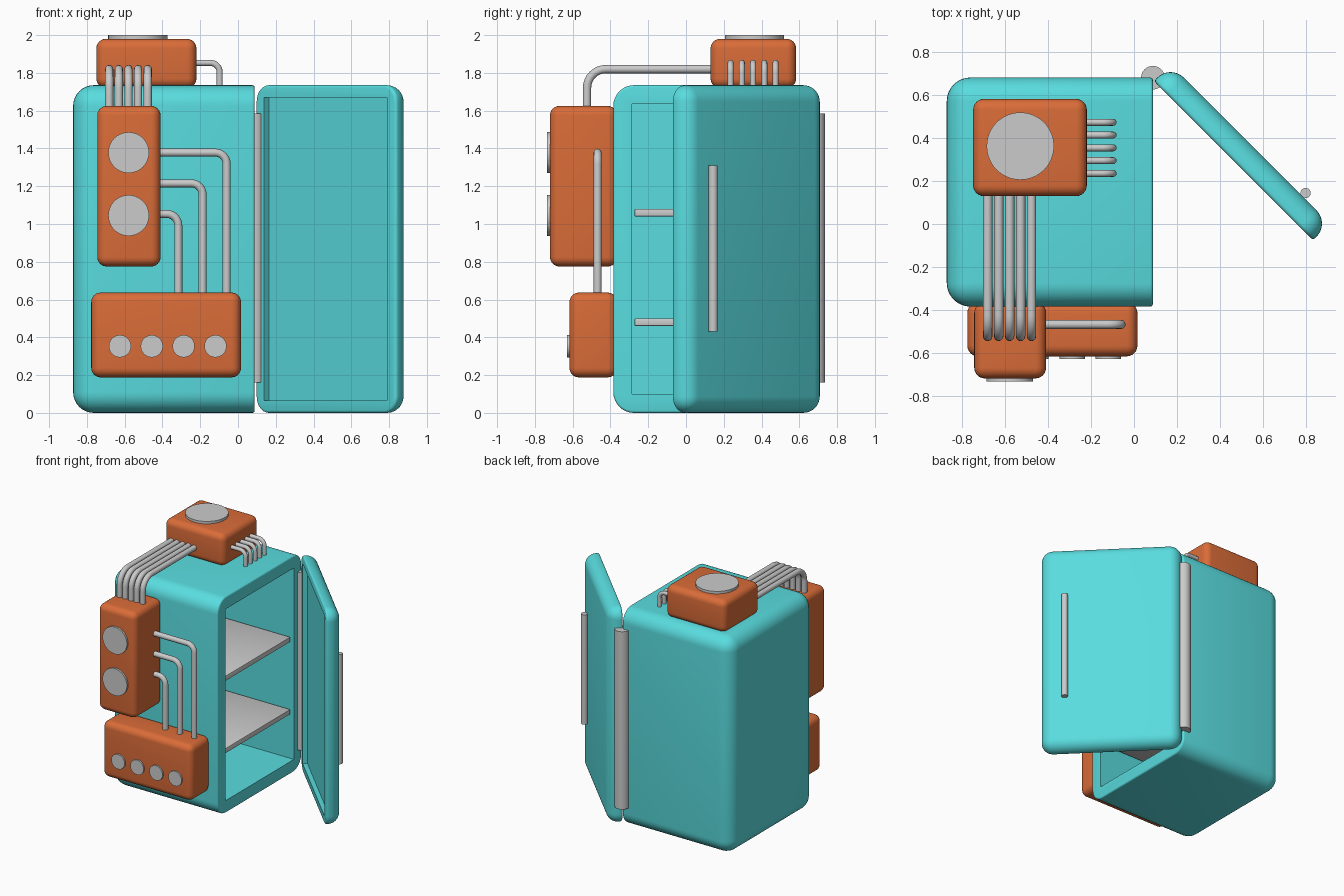
import bpy, bmesh, math
from mathutils import Vector, Matrix

if "Cube" in bpy.data.objects:
    bpy.data.objects.remove(bpy.data.objects["Cube"])


def material(name, rgb):
    m = bpy.data.materials.new(name)
    m.diffuse_color = (*rgb, 1)
    m.use_nodes = True
    m.node_tree.nodes["Principled BSDF"].inputs["Base Color"].default_value = m.diffuse_color
    return m


TEAL = material("teal_enamel", (0.10, 0.72, 0.74))
ORANGE = material("orange_housing", (0.70, 0.15, 0.04))
GREY = material("light_grey_metal", (0.60, 0.60, 0.60))


def activate(ob):
    bpy.ops.object.select_all(action='DESELECT')
    ob.select_set(True)
    bpy.context.view_layer.objects.active = ob


def finish(name, bm, mat, angle=40):
    me = bpy.data.meshes.new(name)
    bm.to_mesh(me)
    bm.free()
    ob = bpy.data.objects.new(name, me)
    bpy.context.collection.objects.link(ob)
    me.materials.append(mat)
    activate(ob)
    bpy.ops.object.shade_smooth_by_angle(angle=math.radians(angle))
    return ob


def cube(lo, hi):
    lo, hi = Vector(lo), Vector(hi)
    bm = bmesh.new()
    bmesh.ops.create_cube(bm, size=1)
    for v in bm.verts:
        v.co = [lo[i] + (v.co[i] + 0.5) * (hi[i] - lo[i]) for i in range(3)]
    return bm


def bevel(bm, edges, r, seg):
    bmesh.ops.bevel(bm, geom=edges, offset=r, offset_type='OFFSET', segments=seg,
                    profile=0.5, affect='EDGES', clamp_overlap=True)


def rounded_box(name, lo, hi, r, mat, seg=6):
    bm = cube(lo, hi)
    bevel(bm, bm.edges[:], r, seg)
    return finish(name, bm, mat)


def hollow_shell(name, lo, hi, r, rim, cut_lo, cut_hi):
    """Box rounded everywhere except its +x face, which is hollowed out."""
    bm = cube(lo, hi)
    x = hi[0]

    def on_open(e):
        return all(abs(v.co.x - x) < 1e-4 for v in e.verts)
    bevel(bm, [e for e in bm.edges if not on_open(e)], r, 8)
    bevel(bm, [e for e in bm.edges if on_open(e)], rim, 3)
    ob = finish(name, bm, TEAL)
    cutter = finish(name + "_cutter", cube(cut_lo, cut_hi), TEAL)
    cutter.hide_render = True
    mod = ob.modifiers.new("hollow", 'BOOLEAN')
    mod.operation = 'DIFFERENCE'
    mod.solver = 'EXACT'
    mod.object = cutter
    activate(ob)
    bpy.ops.object.modifier_move_to_index(modifier="hollow", index=0)
    bpy.ops.object.modifier_apply(modifier="hollow")
    bpy.data.objects.remove(cutter)
    return ob


def rod(name, a, b, r, seg=40):
    a, b = Vector(a), Vector(b)
    bm = bmesh.new()
    rot = (b - a).to_track_quat('Z', 'Y').to_matrix().to_4x4()
    bmesh.ops.create_cone(bm, cap_ends=True, segments=seg, radius1=r, radius2=r,
                          depth=(b - a).length, matrix=Matrix.Translation((a + b) / 2) @ rot)
    return finish(name, bm, GREY)


def elbow_pipe(name, a, corner, b, r, bend, n=8):
    """Pipe from a to b with one rounded right-angle bend."""
    a, c, b = Vector(a), Vector(corner), Vector(b)
    u, w = (a - c).normalized(), (b - c).normalized()
    centre = c + (u + w) * bend
    arc = [centre - w * bend * math.cos(t) - u * bend * math.sin(t)
           for t in (i * math.pi / 2 / n for i in range(n + 1))]
    pts = [a] + arc + [b]
    cu = bpy.data.curves.new(name, 'CURVE')
    cu.dimensions = '3D'
    cu.bevel_depth = r
    cu.bevel_resolution = 4
    cu.use_fill_caps = True
    sp = cu.splines.new('POLY')
    sp.points.add(len(pts) - 1)
    for p, q in zip(sp.points, pts):
        p.co = (*q, 1)
    ob = bpy.data.objects.new(name, cu)
    bpy.context.collection.objects.link(ob)
    cu.materials.append(GREY)
    activate(ob)
    bpy.ops.object.convert(target='MESH')
    bpy.ops.object.shade_smooth_by_angle(angle=math.radians(40))


H = 1.735
# cabinet, open to the right
hollow_shell("cabinet", (-0.873, -0.385, 0), (0.088, 0.683, H), 0.11, 0.012,
             (-0.77, -0.285, 0.10), (0.3, 0.583, 1.635))

# shelves
for i, z in enumerate((0.48, 1.06)):
    rounded_box(f"shelf_{i}", (-0.772, -0.272, z - 0.02), (0.065, 0.572, z + 0.02), 0.005, GREY, 2)

# door, swung open by 45 degrees
L, T, m = 1.05, 0.11, 0.065
door = hollow_shell("door", (-T / 2, -L / 2, 0), (T / 2, L / 2, H), 0.088, 0.014,
                    (T / 2 - 0.035, -L / 2 + m, m), (T, L / 2 - m, H - m))
n, t = 0.592, 0.119
s = math.sqrt(0.5)
door.data.transform(Matrix.Translation(((n + t) * s, (n - t) * s, 0))
                    @ Matrix.Rotation(math.radians(225), 4, 'Z'))

# hinge and handle
rod("hinge", (0.088, 0.682, 0.16), (0.088, 0.682, 1.585), 0.055)
rod("handle", (0.80, 0.144, 0.43), (0.80, 0.144, 1.31), 0.024, 24)

# orange housings
rounded_box("top_housing", (-0.75, 0.13, 1.72), (-0.22, 0.583, 1.98), 0.05, ORANGE)
rounded_box("tall_housing", (-0.745, -0.72, 0.775), (-0.41, -0.365, 1.625), 0.05, ORANGE)
rounded_box("low_housing", (-0.777, -0.617, 0.188), (0.016, -0.365, 0.637), 0.05, ORANGE)

# round discs
rod("top_disc", (-0.53, 0.363, 1.96), (-0.53, 0.363, 2.0), 0.157, 64)
for i, z in enumerate((1.045, 1.378)):
    rod(f"large_dial_{i}", (-0.579, -0.70, z), (-0.579, -0.735, z), 0.108, 48)
for i in range(4):
    x = -0.625 + 0.1685 * i
    rod(f"small_knob_{i}", (x, -0.60, 0.353), (x, -0.629, 0.353), 0.059, 36)

# pipes joining the tall and low housings
for i, (x, z) in enumerate(((-0.06, 1.378), (-0.187, 1.215), (-0.316, 1.053))):
    elbow_pipe(f"front_pipe_{i}", (-0.44, -0.468, z), (x, -0.468, z), (x, -0.468, 0.61), 0.021, 0.06)

for i in range(5):
    # pipes from the tall housing over the cabinet to the top housing
    x = -0.682 + 0.051 * i
    elbow_pipe(f"over_pipe_{i}", (x, -0.524, 1.60), (x, -0.524, 1.82), (x, 0.16, 1.82), 0.022, 0.10)
    # short pipes from the top housing into the cabinet
    y = 0.236 + 0.0595 * i
    elbow_pipe(f"short_pipe_{i}", (-0.25, y, 1.853), (-0.097, y, 1.853), (-0.097, y, 1.72), 0.016, 0.05)
